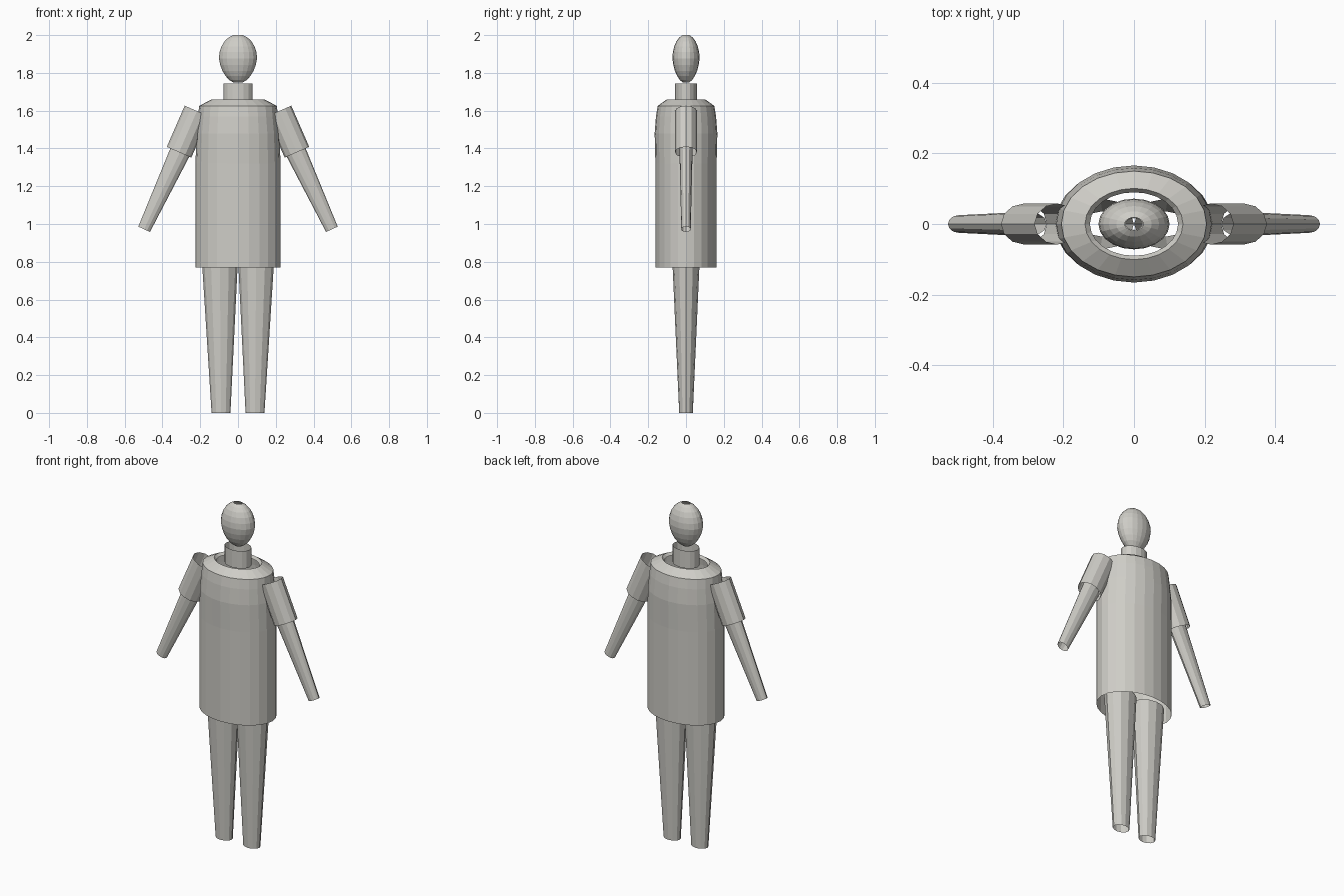
import bpy, bmesh, math
from mathutils import Vector

default = bpy.data.objects.get("Cube")
if default:
    bpy.data.objects.remove(default, do_unlink=True)

clay = bpy.data.materials.new("light warm grey")
clay.use_nodes = True
GREY = (0.62, 0.61, 0.57, 1)
clay.diffuse_color = GREY
clay.node_tree.nodes["Principled BSDF"].inputs["Base Color"].default_value = GREY


def tube(name, rings, sides, axis=(0, 0, 1)):
    """Open-ended elliptical tube through rings of (x, z, half width, half depth), bottom to top."""
    across = Vector((0, 1, 0)).cross(Vector(axis).normalized())
    bm = bmesh.new()
    loops = []
    for x, z, rx, ry in rings:
        loop = []
        for i in range(sides):
            a = 2 * math.pi * i / sides
            offset = across * (rx * math.cos(a)) + Vector((0, ry * math.sin(a), 0))
            loop.append(bm.verts.new(Vector((x, 0, z)) + offset))
        loops.append(loop)
    for low, high in zip(loops, loops[1:]):
        for i in range(sides):
            j = (i + 1) % sides
            bm.faces.new((low[i], low[j], high[j], high[i]))
    mesh = bpy.data.meshes.new(name)
    bm.to_mesh(mesh)
    bm.free()
    mesh.materials.append(clay)
    obj = bpy.data.objects.new(name, mesh)
    bpy.context.collection.objects.link(obj)
    return obj


# Egg-shaped head, open at both poles
head_rings = []
for step in range(-5, 6):
    a = math.radians(15 * step)
    s = math.sin(a)
    taper = 1 + 0.12 * min(s, 0)
    z = 1.877 + s * (0.127 if s > 0 else 0.133)
    head_rings.append((0, z, 0.101 * math.cos(a) * taper, 0.072 * math.cos(a) * taper))
tube("head", head_rings, 20)

# Neck
tube("neck", [(0, 1.64, 0.078, 0.057), (0, 1.743, 0.078, 0.057)], 16)

# Long shirt with sloping shoulders and a small inner collar lip
tube("shirt", [
    (0, 0.77, 0.225, 0.162),
    (0, 1.32, 0.225, 0.162),
    (0, 1.48, 0.22, 0.166),
    (0, 1.57, 0.211, 0.159),
    (0, 1.625, 0.206, 0.15),
    (0, 1.66, 0.139, 0.101),
    (0, 1.645, 0.125, 0.09),
], 24)

# Legs, sleeves and arms on both sides
for side, sx in (("left", 1), ("right", -1)):
    tube(side + "_leg", [(sx * 0.09, 0, 0.05, 0.036),
                         (sx * 0.096, 0.82, 0.096, 0.073)], 12)
    tube(side + "_sleeve", [(sx * 0.312, 1.38, 0.071, 0.058),
                            (sx * 0.217, 1.598, 0.071, 0.058)], 12,
         (-sx * 0.095, 0, 0.218))
    tube(side + "_arm", [(sx * 0.497, 0.972, 0.034, 0.025),
                         (sx * 0.298, 1.40, 0.056, 0.035)], 12,
         (-sx * 0.199, 0, 0.428))
